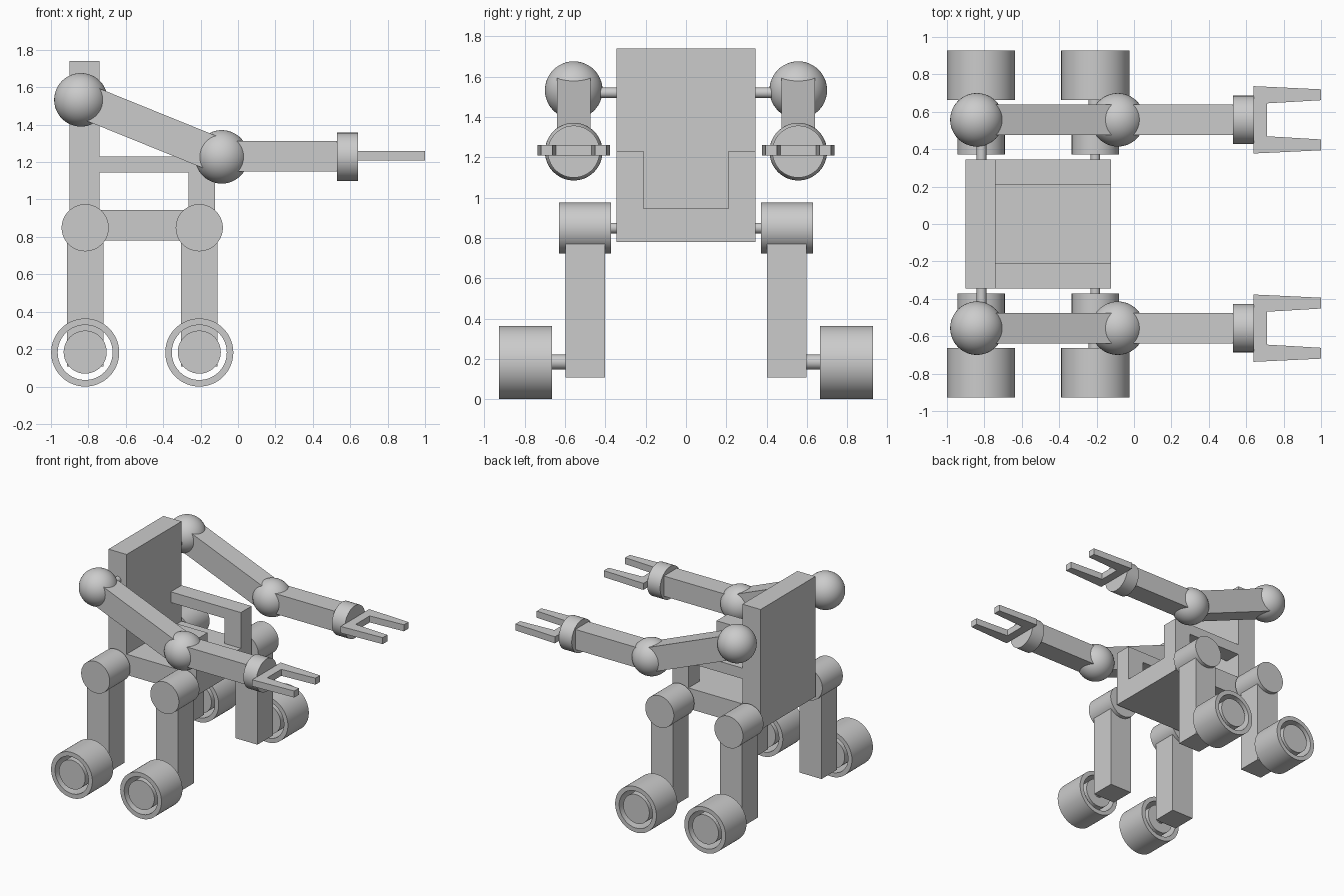
import bpy, bmesh
from math import atan2, hypot, pi
from mathutils import Matrix, Vector

if "Cube" in bpy.data.objects:
    bpy.data.objects.remove(bpy.data.objects["Cube"])


def finish(name, bm, mirror=True, smooth=False):
    bmesh.ops.recalc_face_normals(bm, faces=bm.faces)
    me = bpy.data.meshes.new(name)
    bm.to_mesh(me)
    bm.free()
    ob = bpy.data.objects.new(name, me)
    bpy.context.collection.objects.link(ob)
    if mirror:
        ob.modifiers.new("Mirror", 'MIRROR').use_axis = (False, True, False)
    if smooth:
        bpy.ops.object.select_all(action='DESELECT')
        ob.select_set(True)
        bpy.context.view_layer.objects.active = ob
        bpy.ops.object.shade_smooth_by_angle()
    return ob


def prism(name, pts, a, b, axis='Y', mirror=True):
    """Extrude a profile: (x, z) points along Y or (x, y) points along Z."""
    bm = bmesh.new()
    place = (lambda p: (p[0], a, p[1])) if axis == 'Y' else (lambda p: (p[0], p[1], a))
    face = bm.faces.new([bm.verts.new(place(p)) for p in pts])
    new = bmesh.ops.extrude_face_region(bm, geom=[face])['geom']
    step = Vector((0, b - a, 0)) if axis == 'Y' else Vector((0, 0, b - a))
    bmesh.ops.translate(bm, vec=step, verts=[v for v in new if isinstance(v, bmesh.types.BMVert)])
    return finish(name, bm, mirror)


def rod(name, p, q, r, seg=64):
    """Cylinder between two points."""
    p, q = Vector(p), Vector(q)
    d = q - p
    m = Matrix.Translation((p + q) / 2) @ d.to_track_quat('Z', 'Y').to_matrix().to_4x4()
    bm = bmesh.new()
    bmesh.ops.create_cone(bm, cap_ends=True, segments=seg, radius1=r, radius2=r,
                          depth=d.length, matrix=m)
    return finish(name, bm, smooth=True)


def ball(name, c, r):
    bm = bmesh.new()
    bmesh.ops.create_uvsphere(bm, u_segments=48, v_segments=24, radius=r,
                              matrix=Matrix.Translation(c))
    return finish(name, bm, smooth=True)


def beam(name, p, q, width, height):
    """Box running from p to q in the xz plane."""
    d = Vector(q) - Vector(p)
    m = (Matrix.Translation((Vector(p) + Vector(q)) / 2)
         @ Matrix.Rotation(-atan2(d.z, d.x), 4, 'Y')
         @ Matrix.Diagonal((hypot(d.x, d.z), width, height, 1)))
    bm = bmesh.new()
    bmesh.ops.create_cube(bm, size=1, matrix=m)
    return finish(name, bm)


def tube(name, x, z, y0, y1, r_out, r_in, seg=64):
    """Open ring about the y axis, made by spinning a rectangle."""
    bm = bmesh.new()
    sec = [(r_in, y0), (r_out, y0), (r_out, y1), (r_in, y1)]
    vs = [bm.verts.new((x, y, z + r)) for r, y in sec]
    es = [bm.edges.new((vs[i], vs[(i + 1) % 4])) for i in range(4)]
    bmesh.ops.spin(bm, geom=vs + es, cent=(x, 0, z), axis=(0, 1, 0),
                   angle=2 * pi, steps=seg, use_duplicate=False)
    bmesh.ops.remove_doubles(bm, verts=bm.verts, dist=1e-4)
    return finish(name, bm, smooth=True)


# Seat and backrest as one L profile, plus armrests
prism("seat_and_back", [(-.9, .78), (-.122, .78), (-.122, .945), (-.74, .945),
                        (-.74, 1.74), (-.9, 1.74)], -.346, .346, mirror=False)
prism("armrest", [(-.74, 1.145), (-.264, 1.145), (-.264, .945), (-.122, .945),
                  (-.122, 1.23), (-.74, 1.23)], .21, .346)

# Arms
AY = .557
shoulder, elbow = (-.84, AY, 1.533), (-.087, AY, 1.228)
rod("shoulder_axle", (-.815, .34, 1.52), (-.815, AY, 1.52), .026, 32)
ball("shoulder", shoulder, .143)
ball("elbow", elbow, .143)
beam("upper_arm", shoulder, elbow, .164, .186)
beam("forearm", (-.087, AY, 1.231), (.54, AY, 1.231), .164, .161)
rod("wrist", (.528, AY, 1.228), (.642, AY, 1.228), .129)
half = [(.64, .18), (1.0, .163), (1.0, .105), (.71, .088)]
claw = [(x, AY + y) for x, y in half] + [(x, AY - y) for x, y in reversed(half)]
prism("gripper", claw, 1.208, 1.26, axis='Z')

# Legs and wheels
for pos, x in (("rear", -.817), ("front", -.207)):
    rod(pos + "_hip_axle", (x, .34, .849), (x, .4, .849), .026, 32)
    rod(pos + "_hip", (x, .371, .849), (x, .629, .849), .126)
    beam(pos + "_leg", (x - .098, .5, .478), (x + .098, .5, .478), .197, .742)
    rod(pos + "_wheel_axle", (x, .58, .184), (x, .7, .184), .037, 32)
    rod(pos + "_wheel_hub", (x, .668, .184), (x, .922, .184), .115)
    tube(pos + "_wheel_tyre", x, .182, .664, .928, .182, .147)
